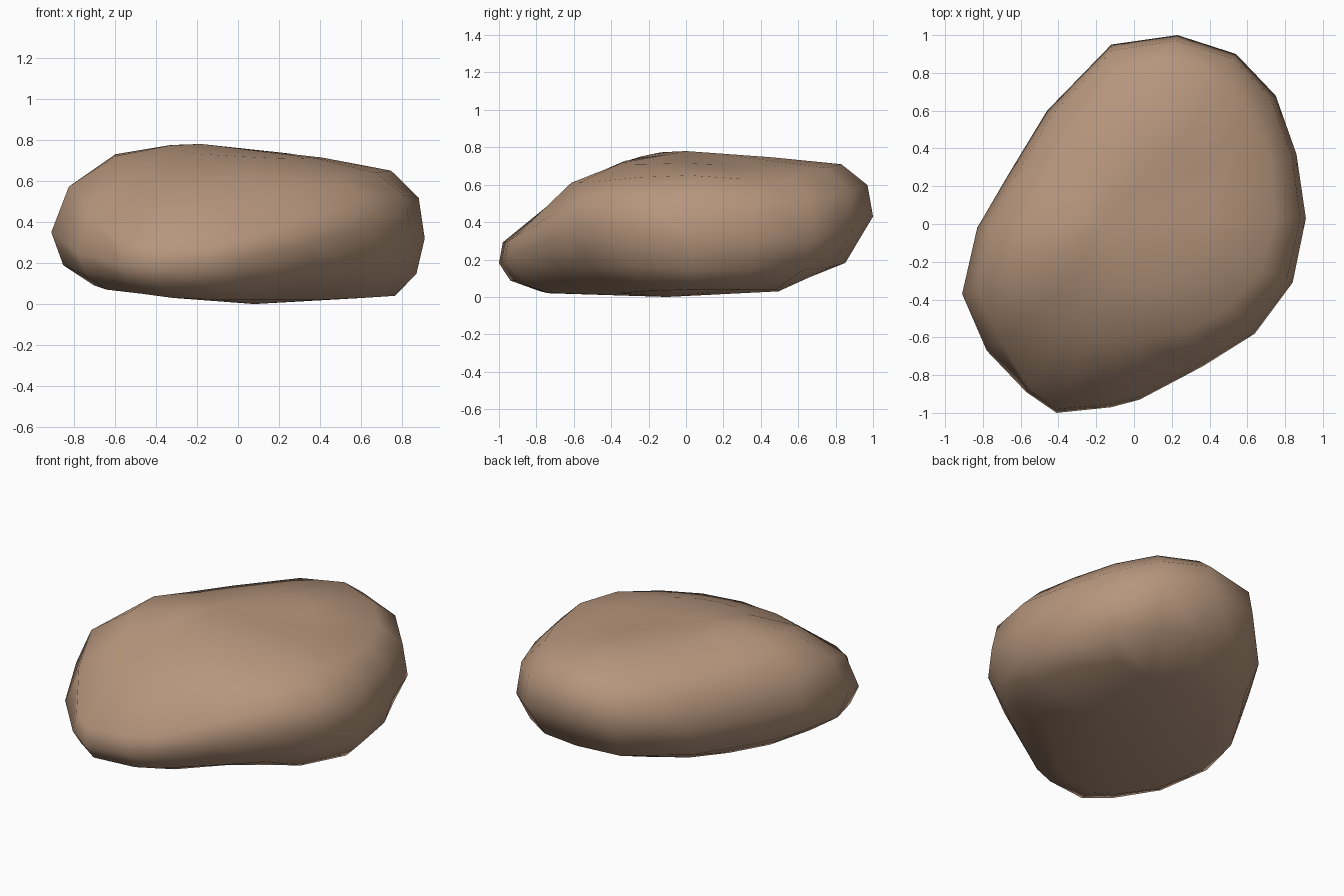
import bpy, bmesh

# One row per direction round the stone:
# rim x, rim y, rim z, shoulder scale, shoulder z, foot scale, foot z
ROWS = [
    (-0.12, 0.95, .41, .82, .68, .54, .05),
    (0.23, 1.00, .43, .83, .71, .47, .03),
    (0.54, 0.90, .38, .83, .69, .55, .03),
    (0.75, 0.68, .31, .83, .65, .71, .04),
    (0.86, 0.37, .31, .84, .63, .80, .04),
    (0.91, 0.03, .32, .82, .65, .84, .04),
    (0.84, -.31, .37, .80, .64, .73, .03),
    (0.64, -.58, .37, .77, .62, .60, .02),
    (0.37, -.75, .30, .76, .61, .62, .02),
    (0.03, -.93, .22, .66, .61, .73, .02),
    (-.12, -.97, .19, .62, .61, .76, .02),
    (-.41, -1.0, .18, .59, .61, .78, .03),
    (-.57, -.89, .19, .62, .61, .82, .05),
    (-.78, -.67, .25, .65, .66, .82, .07),
    (-.91, -.37, .35, .66, .72, .77, .09),
    (-.83, -.02, .36, .72, .73, .72, .07),
    (-.66, 0.27, .35, .76, .70, .67, .05),
    (-.46, 0.60, .35, .78, .68, .62, .05),
]


def mix(a, b, t):
    return a + (b - a) * t


def profile(row):
    """Points up one meridian, from foot to crown."""
    x, y, zr, ss, sz, fs, fz = row
    front = min(1, max(0, (-y - .6) / .3))   # blunt lip along the front
    t = mix(.18 + (.82 - ss) * .6, .05, front)
    levels = [
        (fs, fz),
        (1 - (1 - fs) * .28, mix(fz, zr, .38)),
        (1, zr),
        (1 - (1 - ss) * t, mix(zr, sz, mix(.6, .26, front))),
        (ss, sz),
        (ss * .55, mix(sz, .78 - .03 * (x + .3), .68)),
    ]
    return [(x * s, y * s, z) for s, z in levels]


# Loft the stone ring by ring, then close the bottom and crown
bm = bmesh.new()
cols = [[bm.verts.new(p) for p in profile(r)] for r in ROWS]
foot = bm.verts.new((0.08, -.1, 0))
crown = bm.verts.new((-.18, 0, .78))
for i, a in enumerate(cols):
    b = cols[(i + 1) % len(cols)]
    for j in range(len(a) - 1):
        bm.faces.new((a[j], b[j], b[j + 1], a[j + 1]))
    bm.faces.new((a[-1], b[-1], crown))
    bm.faces.new((b[0], a[0], foot))
bmesh.ops.recalc_face_normals(bm, faces=bm.faces)
for f in bm.faces:
    f.smooth = True

mesh = bpy.data.meshes.new("stone")
bm.to_mesh(mesh)
bm.free()
stone = bpy.data.objects.new("stone", mesh)
bpy.context.collection.objects.link(stone)

# Single warm brown colour
mat = bpy.data.materials.new("warm brown stone")
mat.diffuse_color = (.47, .305, .205, 1)
mesh.materials.append(mat)
